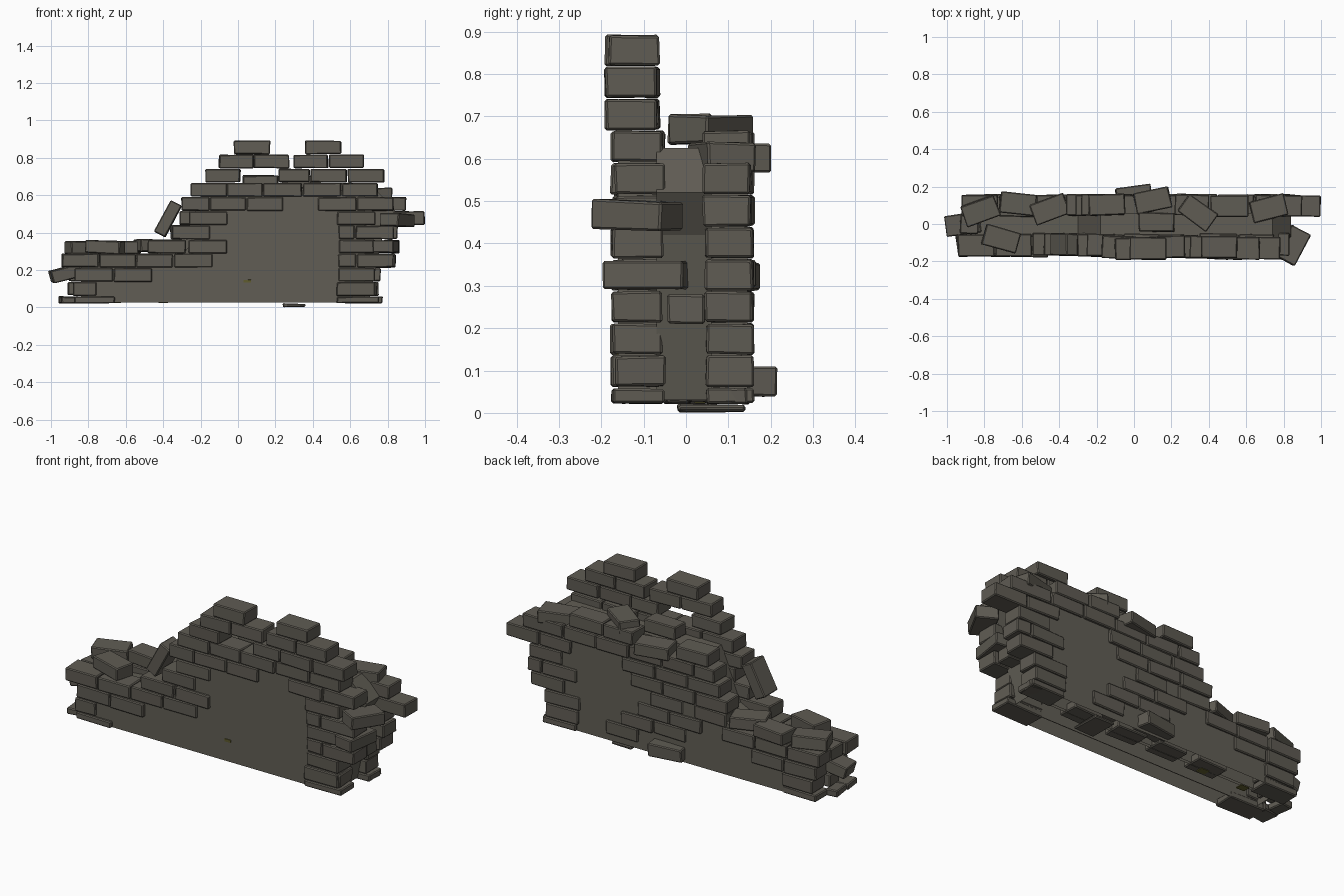
import bpy, bmesh, random
from math import radians
from mathutils import Matrix, Vector, Euler

random.seed(7)


def material(name, col):
    m = bpy.data.materials.new(name)
    m.diffuse_color = (*col, 1)
    return m


BRICK = material("grey brown brick", (0.115, 0.106, 0.087))
MORTAR = material("grey mortar", (0.120, 0.111, 0.090))
MOSS = material("olive moss", (0.125, 0.115, 0.03))


def finish(bm, name, mat):
    me = bpy.data.meshes.new(name)
    bm.to_mesh(me)
    bm.free()
    me.materials.append(mat)
    ob = bpy.data.objects.new(name, me)
    bpy.context.collection.objects.link(ob)
    return ob


def slab(name, outline, y0, y1):
    """Extrude an x-z outline from y0 to y1, hollow underneath."""
    bm = bmesh.new()
    f = bm.faces.new([bm.verts.new((x, y0, z)) for x, z in outline])
    r = bmesh.ops.extrude_face_region(bm, geom=[f])
    verts = [g for g in r["geom"] if isinstance(g, bmesh.types.BMVert)]
    bmesh.ops.translate(bm, vec=(0, y1 - y0, 0), verts=verts)
    bmesh.ops.recalc_face_normals(bm, faces=bm.faces)
    bm.normal_update()
    bmesh.ops.delete(bm, geom=[g for g in bm.faces if g.normal.z < -0.9
                               and g.calc_center_median().z < 0.1], context='FACES_ONLY')
    return finish(bm, name, MORTAR)


def add_brick(bm, centre, size, rot=(0, 0, 0), jitter=0.003):
    m = Matrix.Translation(centre) @ Euler([radians(a) for a in rot]).to_matrix().to_4x4()
    verts = bmesh.ops.create_cube(bm, size=1)["verts"]
    for v in verts:
        v.co = m @ Vector([v.co[i] * size[i] + random.uniform(-jitter, jitter) for i in range(3)])


def bricks(name, bm):
    ob = finish(bm, name, BRICK)
    mod = ob.modifiers.new("worn edges", 'BEVEL')
    mod.width, mod.segments = 0.005, 1
    return ob


def row_z(r):
    return (0.022, 0.058) if r == 0 else (0.063 + 0.0757 * (r - 1), 0.135 + 0.0757 * (r - 1))


def courses(name, rows, y0, y1, top_shift=0.0):
    bm = bmesh.new()
    for r, spans in rows.items():
        z0, z1 = row_z(r)
        for a, b in spans:
            dy = random.uniform(-0.005, 0.005) + (top_shift if r > 8 else 0)
            add_brick(bm, ((a + b) / 2, (y0 + y1) / 2 + dy, (z0 + z1) / 2),
                      (b - a + 0.004, y1 - y0, z1 - z0), (0, 0, random.uniform(-2, 2)), 0.002)
    return bricks(name, bm)


# plain mortar faces and rubble core
slab("front_mortar_face", [(-0.84, 0.025), (0.68, 0.025), (0.68, 0.62), (-0.2, 0.62), (-0.2, 0.4),
                           (-0.3, 0.28), (-0.5, 0.25), (-0.84, 0.22)], -0.160, -0.06)
slab("back_mortar_face", [(-0.84, 0.025), (0.7, 0.025), (0.7, 0.56), (-0.24, 0.56), (-0.24, 0.42),
                          (-0.4, 0.27), (-0.84, 0.22)], 0.05, 0.145)
slab("rubble_core", [(-0.82, 0.03), (0.7, 0.03), (0.78, 0.42), (0.84, 0.52), (0.74, 0.625),
                     (-0.18, 0.625), (-0.3, 0.34), (-0.45, 0.27), (-0.85, 0.23)], -0.07, 0.06)

# front brick courses, left to right
courses("front_bricks", {
    0: [(-0.87, -0.66), (0.53, 0.75)],
    1: [(-0.88, -0.76), (0.53, 0.73)],
    2: [(-0.87, -0.67), (-0.66, -0.46), (0.54, 0.73)],
    3: [(-0.94, -0.75), (-0.74, -0.55), (-0.54, -0.35), (-0.34, -0.14), (0.54, 0.63), (0.64, 0.83)],
    4: [(-0.48, -0.28), (-0.26, -0.06), (0.54, 0.73)],
    5: [(-0.35, -0.15), (0.54, 0.62), (0.63, 0.83)],
    6: [(-0.26, -0.06), (0.53, 0.73)],
    7: [(-0.30, -0.155), (-0.15, 0.04), (0.05, 0.24), (0.43, 0.63), (0.64, 0.83)],
    8: [(-0.25, -0.06), (-0.055, 0.13), (0.135, 0.34), (0.35, 0.55), (0.56, 0.745)],
    9: [(-0.17, 0.01), (0.22, 0.38), (0.39, 0.58), (0.59, 0.78)],
    10: [(-0.10, 0.08), (0.085, 0.27), (0.30, 0.48), (0.49, 0.67)],
    11: [(-0.02, 0.17), (0.36, 0.55)],
}, -0.172, -0.053, -0.014)

# back brick courses
courses("back_bricks", {
    0: [(-0.90, -0.70), (0.57, 0.77)],
    1: [(-0.88, -0.70), (0.19, 0.38), (0.56, 0.75)],
    2: [(-0.90, -0.71), (-0.70, -0.51), (-0.1, 0.09), (0.10, 0.29), (0.55, 0.76)],
    3: [(-0.92, -0.73), (-0.72, -0.53), (-0.52, -0.33), (-0.2, -0.01), (0.0, 0.19), (0.64, 0.84)],
    4: [(-0.35, -0.16), (-0.08, 0.11), (0.57, 0.77), (0.78, 0.86)],
    5: [(-0.36, -0.17), (-0.16, 0.03), (0.04, 0.23), (0.66, 0.85)],
    6: [(-0.31, -0.12), (-0.11, 0.08), (0.09, 0.28), (0.60, 0.79), (0.80, 0.995)],
    7: [(-0.28, -0.16), (-0.15, 0.04), (0.05, 0.24), (0.25, 0.44), (0.45, 0.64), (0.65, 0.895)],
    8: [(-0.24, -0.05), (0.22, 0.40), (0.41, 0.61)],
}, 0.044, 0.156)

# bricks laid across the core and at the broken ends
bm = bmesh.new()
for x, y, z, sx, sy in [(0.12, 0.01, 0.67, 0.19, 0.10), (0.76, 0, 0.245, 0.12, 0.09),
                        (0.70, -0.11, 0.10, 0.08, 0.12), (-0.86, 0, 0.10, 0.1, 0.09),
                        (-0.88, 0, 0.25, 0.1, 0.1)]:
    add_brick(bm, (x, y, z), (sx, sy, 0.07), (0, 0, random.uniform(-3, 3)))
bricks("core_bricks", bm)

# loose, fallen and leaning bricks
bm = bmesh.new()
for pos, rot in [((-0.82, 0.07, 0.32), (2, 0, 20)), ((-0.45, 0.08, 0.33), (0, 1, 20)),
                 ((-0.71, -0.08, 0.322), (0, 2, -15)), ((-0.62, 0.11, 0.322), (0, 0, -6)),
                 ((-0.91, 0.0, 0.185), (0, -14, 8)), ((-0.375, -0.11, 0.475), (0, -62, 0)),
                 ((0.34, 0.06, 0.67), (0, 0, -36)), ((0.72, 0.085, 0.605), (0, 0, 15)),
                 ((0.10, 0.125, 0.602), (0, 0, 12)), ((0.85, -0.115, 0.467), (0, 2, 62)),
                 ((0.79, -0.095, 0.327), (0, 0, 82)), ((0.0, 0.145, 0.075), (0, 0, 8))]:
    add_brick(bm, pos, (0.19, 0.115, 0.068), rot)
bricks("loose_bricks", bm)

# low stones at the foot
bm = bmesh.new()
for x, y, s in [(-0.92, 0.0, 0.07), (0.73, 0.1, 0.08), (-0.90, -0.1, 0.1)]:
    add_brick(bm, (x, y, 0.04), (s, 0.1, 0.035), (0, 0, random.uniform(-10, 10)))
for x in (0.38, 0.1, -0.15, -0.4):
    add_brick(bm, (x, 0.06, 0.05), (0.18, 0.11, 0.045), (0, 0, random.uniform(-4, 4)))
add_brick(bm, (0.3, 0.06, 0.012), (0.12, 0.16, 0.018))
bricks("foot_stones", bm)

# small flecks of moss on the mortar and the underside
bm = bmesh.new()
for x, y, z in [(0.05, -0.161, 0.14), (0.12, 0.146, 0.5)]:
    add_brick(bm, (x, y, z), (0.04, 0.004, 0.016), jitter=0.001)
for x in (-0.4, -0.65):
    add_brick(bm, (x, 0.04, 0.026), (0.05, 0.04, 0.004), jitter=0.001)
finish(bm, "moss_flecks", MOSS)
